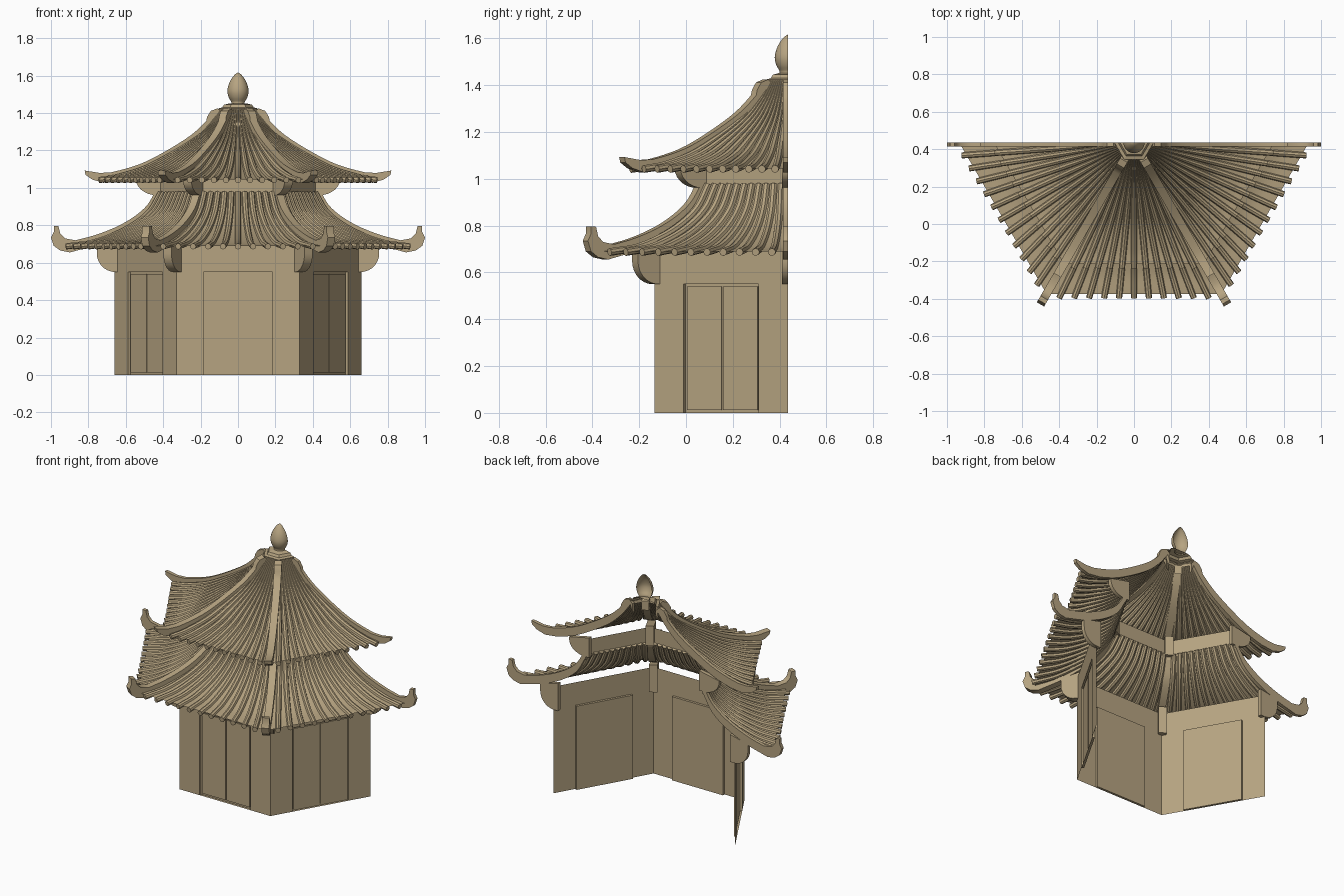
import bpy, bmesh, math
from mathutils import Vector

if "Cube" in bpy.data.objects:
    bpy.data.objects.remove(bpy.data.objects["Cube"])

CY = 0.436                                   # cut plane / centre of the hexagon
CORNERS = [math.radians(a) for a in (180, 240, 300, 360)]
mat = bpy.data.materials.new("tan")
mat.diffuse_color = (0.47, 0.37, 0.22, 1)
mat.use_nodes = True
mat.node_tree.nodes["Principled BSDF"].inputs["Base Color"].default_value = mat.diffuse_color


def finish(name, bm, smooth=False):
    bmesh.ops.recalc_face_normals(bm, faces=bm.faces)
    me = bpy.data.meshes.new(name)
    bm.to_mesh(me)
    bm.free()
    ob = bpy.data.objects.new(name, me)
    bpy.context.collection.objects.link(ob)
    me.materials.append(mat)
    if smooth:
        bpy.ops.object.select_all(action='DESELECT')
        bpy.context.view_layer.objects.active = ob
        ob.select_set(True)
        bpy.ops.object.shade_smooth_by_angle(angle=math.radians(35))
    return ob


def polar(r, z, a, t=0.0):
    return Vector((r * math.cos(a) - t * math.sin(a), CY + r * math.sin(a) + t * math.cos(a), z))


def curve_points(pts, n=5):
    # smooth curve through the profile points
    p = [Vector(q) for q in pts]
    p = [2 * p[0] - p[1]] + p + [2 * p[-1] - p[-2]]
    out = []
    for i in range(1, len(p) - 2):
        a, b, c, d = p[i - 1:i + 3]
        for k in range(n):
            t = k / n
            out.append(0.5 * (2 * b + (c - a) * t + (2 * a - 5 * b + 4 * c - d) * t * t
                              + (3 * b - a - 3 * c + d) * t ** 3))
    return out + [p[-2]]


def half_lathe(name, pts, steps, smooth=False):
    # profile swept round the front half only
    bm = bmesh.new()
    rows = [[bm.verts.new(polar(r, z, math.pi * (1 + i / steps))) for r, z in pts]
            for i in range(steps + 1)]
    for a, b in zip(rows, rows[1:]):
        for j in range(len(pts) - 1):
            bm.faces.new((a[j], b[j], b[j + 1], a[j + 1]))
    bmesh.ops.remove_doubles(bm, verts=bm.verts, dist=1e-5)
    return finish(name, bm, smooth)


def corner_plates(name, pts, width):
    # flat profile plate on each corner, halved at the cut plane
    bm = bmesh.new()
    for i, a in enumerate(CORNERS):
        t0 = 0 if i == 0 else -width / 2
        t1 = 0 if i == 3 else width / 2
        f = [bm.verts.new(polar(r, z, a, t0)) for r, z in pts]
        g = [bm.verts.new(polar(r, z, a, t1)) for r, z in pts]
        bm.faces.new(f)
        bm.faces.new(g[::-1])
        for j in range(len(pts)):
            k = (j + 1) % len(pts)
            bm.faces.new((f[j], g[j], g[k], f[k]))
    finish(name, bm, True)


def tile_tubes(name, prof, count, radius, sides=8):
    # round tile rows fanning out from the centre
    bm = bmesh.new()
    for ca, cb in zip(CORNERS, CORNERS[1:]):
        e = (polar(1, 0, cb) - polar(1, 0, ca)).normalized()
        for i in range(1, count + 1):
            t = i / (count + 1)
            path = [polar(r, z, ca).lerp(polar(r, z, cb), t) for r, z in prof]
            rings = []
            for j, p in enumerate(path):
                d = (path[min(j + 1, len(path) - 1)] - path[max(j - 1, 0)]).normalized()
                n = d.cross(e).normalized()
                s = n.cross(d)
                rad = min(radius, 0.47 * prof[j][0] / (count + 1))
                rings.append([bm.verts.new(p + rad * (math.cos(q) * s + math.sin(q) * n))
                              for q in (2 * math.pi * k / sides for k in range(sides))])
            for a, b in zip(rings, rings[1:]):
                for k in range(sides):
                    m = (k + 1) % sides
                    bm.faces.new((a[k], a[m], b[m], b[k]))
            bm.faces.new(rings[0])
            bm.faces.new(rings[-1][::-1])
    finish(name, bm, True)


def roof(name, pts, inner_end, tip, overhang, ridge_limit):
    prof = [tuple(p) for p in curve_points(pts)]
    half_lathe(name + "_panels", prof, 3, True)
    r, z = prof[-1]
    tile_tubes(name + "_tiles", prof + [(r + overhang, z - 0.003)], 11, 0.0165)
    body = [p for p in prof if p[0] < ridge_limit]
    top = [(r, z + 0.027) for r, z in body if r > inner_end[-1][0]]
    low = [(r, z - 0.03) for r, z in body if r > inner_end[0][0]]
    corner_plates(name + "_ridges", inner_end + top + tip + low[::-1], 0.045)


# lower and upper roofs
roof("lower_roof",
     [(0.43, 0.975), (0.50, 0.865), (0.63, 0.775), (0.80, 0.71), (0.935, 0.69)],
     [(0.425, 0.94), (0.425, 1.0)],
     [(0.87, 0.72), (0.925, 0.73), (0.95, 0.755), (0.96, 0.795), (0.985, 0.797),
      (0.985, 0.765), (1.0, 0.735), (0.985, 0.69), (0.95, 0.665), (0.90, 0.655)],
     0.026, 0.84)
roof("upper_roof",
     [(0.10, 1.42), (0.17, 1.33), (0.28, 1.235), (0.49, 1.115), (0.66, 1.06), (0.75, 1.045)],
     [(0.085, 1.34), (0.085, 1.40), (0.11, 1.425), (0.145, 1.412), (0.165, 1.38)],
     [(0.68, 1.083), (0.74, 1.08), (0.82, 1.093), (0.815, 1.07), (0.78, 1.045), (0.72, 1.027)],
     0.026, 0.66)

# brackets under the ridges
for nm, r0, zb, zt, w, h in (("lower_brackets", 0.655, 0.55, 0.73, 0.10, 0.10),
                             ("upper_brackets", 0.43, 0.96, 1.09, 0.115, 0.085)):
    arc = [(r0 + w * math.sin(q), zb + h * (1 - math.cos(q)))
           for q in (math.pi / 2 * k / 7 for k in range(8))]
    corner_plates(nm, [(r0 - 0.03, zt), (r0 - 0.03, zb)] + arc + [(r0 + w, zt - 0.03)], 0.05)

# upper wall band
half_lathe("upper_wall", [(0.43, 0.96), (0.43, 1.07)], 3)

# lower walls with recessed double doors
walls, doors = bmesh.new(), bmesh.new()
R, H, DW, DH = 0.66, 0.70, 0.185, 0.55
for k in range(3):
    a = math.radians(210 + 60 * k)
    ap = R * math.cos(math.pi / 6)

    def quad(bm, *c):
        bm.faces.new([bm.verts.new(polar(ap - d, z, a, t)) for t, z, d in c])

    def panel(bm, t0, t1, z0, z1, d=0.0):
        quad(bm, (t0, z0, d), (t1, z0, d), (t1, z1, d), (t0, z1, d))

    def step(bm, t0, t1, z0, z1, d0, d1):
        c = [(t0, z0), (t0, z1), (t1, z1), (t1, z0)]
        for p, q in zip(c, c[1:] + c[:1]):
            quad(bm, (*p, d0), (*q, d0), (*q, d1), (*p, d1))

    panel(walls, -R / 2, -DW, 0, H)
    panel(walls, DW, R / 2, 0, H)
    panel(walls, -DW, DW, DH, H)
    step(walls, -DW, DW, 0, DH, 0, 0.016)
    panel(doors, -DW, DW, 0, DH, 0.016)
    for s in (-1, 1):
        t0, t1 = sorted((s * 0.004, s * 0.174))
        panel(doors, t0, t1, 0.012, DH - 0.01, 0.009)
        step(doors, t0, t1, 0.012, DH - 0.01, 0.009, 0.016)
for nm, bm in (("lower_walls", walls), ("doors", doors)):
    bmesh.ops.remove_doubles(bm, verts=bm.verts, dist=1e-5)
    finish(nm, bm)

# hexagonal cap and finial
half_lathe("roof_cap", [(0.10, 1.39), (0.105, 1.425), (0.085, 1.43), (0.075, 1.445),
                        (0.045, 1.452), (0.0, 1.452)], 3)
half_lathe("finial", [tuple(p) for p in curve_points(
    [(0.038, 1.445), (0.036, 1.46), (0.05, 1.485), (0.057, 1.52), (0.045, 1.565),
     (0.02, 1.603), (0.0, 1.617)], 3)], 16, True)
